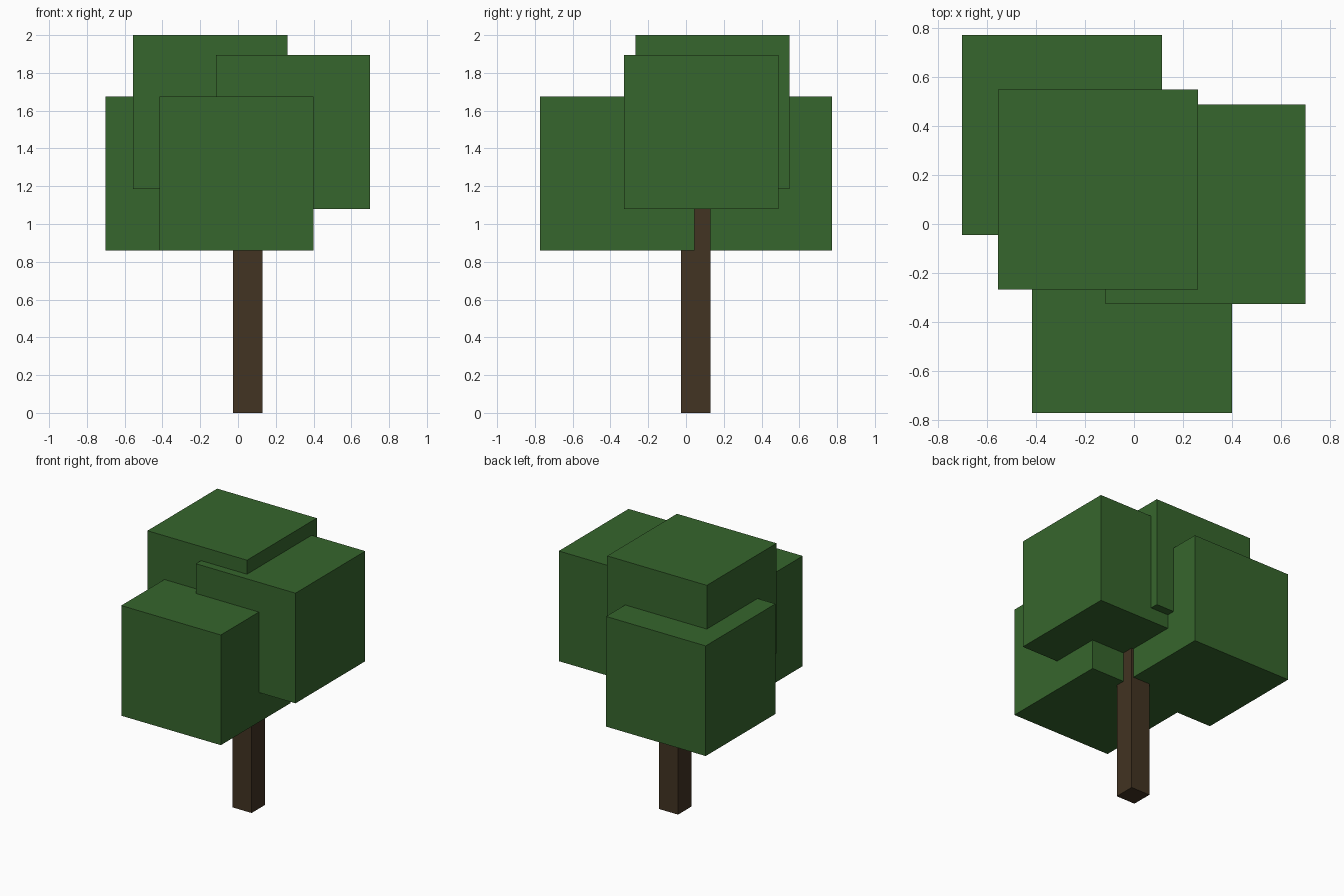
import bpy
from mathutils import Vector

if "Cube" in bpy.data.objects:
    bpy.data.objects.remove(bpy.data.objects["Cube"])


def material(name, color):
    m = bpy.data.materials.new(name)
    m.diffuse_color = (*color, 1.0)
    m.use_nodes = True
    m.node_tree.nodes["Principled BSDF"].inputs["Base Color"].default_value = m.diffuse_color
    return m


def box(name, center, size, mat):
    bpy.ops.mesh.primitive_cube_add(size=1, location=center)
    ob = bpy.context.object
    ob.name = name
    ob.data.transform(ob.matrix_world.Diagonal(Vector((*size, 1.0))))
    ob.data.materials.append(mat)
    return ob


leaf_green = material("leaf green", (0.037, 0.133, 0.026))
bark_brown = material("bark brown", (0.054, 0.033, 0.016))

# Square trunk, running up into the foliage
TRUNK_HEIGHT = 1.25
box("trunk", (0.052, 0.052, TRUNK_HEIGHT / 2), (0.155, 0.155, TRUNK_HEIGHT), bark_brown)

# Four equal overlapping foliage cubes
LEAF = 0.816
for name, center in {
    "foliage_top": (-0.147, 0.141, 1.592),
    "foliage_right": (0.292, 0.081, 1.488),
    "foliage_front": (-0.008, -0.364, 1.268),
    "foliage_back_left": (-0.294, 0.364, 1.268),
}.items():
    box(name, center, (LEAF, LEAF, LEAF), leaf_green)
